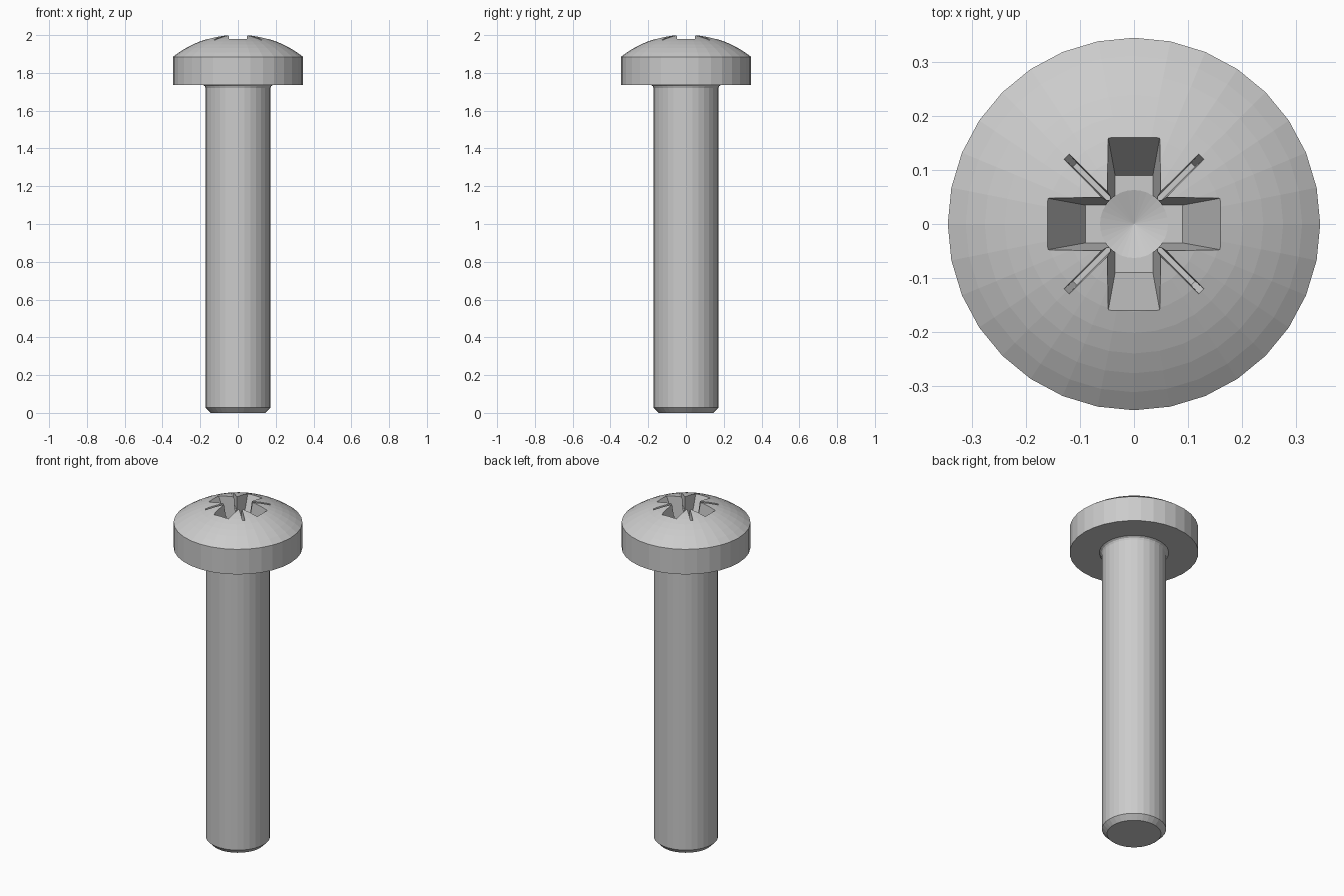
import bpy, bmesh, math
from mathutils import Matrix

if "Cube" in bpy.data.objects:
    bpy.data.objects.remove(bpy.data.objects["Cube"])

SIDES = 32


def make_object(name, bm):
    bmesh.ops.recalc_face_normals(bm, faces=bm.faces)
    mesh = bpy.data.meshes.new(name)
    bm.to_mesh(mesh)
    bm.free()
    obj = bpy.data.objects.new(name, mesh)
    bpy.context.collection.objects.link(obj)
    return obj


def lathe(name, profile):
    """Closed solid of revolution; the profile ends are capped."""
    bm = bmesh.new()
    rings = []
    for r, z in profile:
        if r == 0:
            rings.append([bm.verts.new((0, 0, z))] * SIDES)
        else:
            rings.append([bm.verts.new((r * math.cos(a), r * math.sin(a), z))
                          for a in (2 * math.pi * i / SIDES for i in range(SIDES))])
    for low, high in zip(rings, rings[1:]):
        for i in range(SIDES):
            j = (i + 1) % SIDES
            quad = dict.fromkeys((low[i], low[j], high[j], high[i]))
            bm.faces.new(list(quad))
    for ring, (r, z) in ((rings[0], profile[0]), (rings[-1], profile[-1])):
        if r > 0:
            bm.faces.new(ring)
    return make_object(name, bm)


def tapered_bar(name, bottom, top, z0, z1, angle):
    """Bar through the axis, narrowing downward; sizes are half length, half width."""
    bm = bmesh.new()
    bmesh.ops.create_cube(bm, size=2)
    for v in bm.verts:
        length, width = top if v.co.z > 0 else bottom
        v.co = (v.co.x * length, v.co.y * width, z1 if v.co.z > 0 else z0)
    bmesh.ops.rotate(bm, verts=bm.verts, matrix=Matrix.Rotation(angle, 3, 'Z'))
    return make_object(name, bm)


# Screw body: chamfered tip, shank, small fillet, cylindrical rim, domed head
APEX, RIM_R, RIM_Z = 2.004, 0.345, 1.885
h = APEX - RIM_Z
R = (RIM_R ** 2 + h ** 2) / (2 * h)
sweep = math.asin(RIM_R / R)
profile = [(0.145, 0), (0.172, 0.028), (0.172, 1.72), (0.176, 1.73),
           (0.186, 1.737), (RIM_R, 1.737)]
DOME = 9
for k in range(DOME):
    a = sweep * (1 - k / DOME)
    profile.append((R * math.sin(a), APEX - R + R * math.cos(a)))
profile.append((0, APEX))
screw = lathe("screw", profile)

# Recess cutters: tapered cross, diagonal ticks, central conical pit
FLOOR = 1.82
cutters = []
for i in range(2):
    turn = i * math.pi / 2
    cutters.append(tapered_bar("cross_cutter", (0.09, 0.035), (0.178, 0.051),
                               FLOOR, 2.02, turn))
    cutters.append(tapered_bar("tick_cutter", (0.155, 0.005), (0.196, 0.008),
                               1.925, 2.02, turn + math.pi / 4))
cutters.append(lathe("pit_cutter", [(0, 1.80), (0.063, FLOOR), (0.063, 2.02)]))

bpy.context.view_layer.objects.active = screw
for cutter in cutters:
    cutter.hide_render = True
    mod = screw.modifiers.new("recess", 'BOOLEAN')
    mod.operation = 'DIFFERENCE'
    mod.solver = 'EXACT'
    mod.object = cutter
    bpy.ops.object.modifier_apply(modifier=mod.name)
for cutter in cutters:
    bpy.data.objects.remove(cutter)
